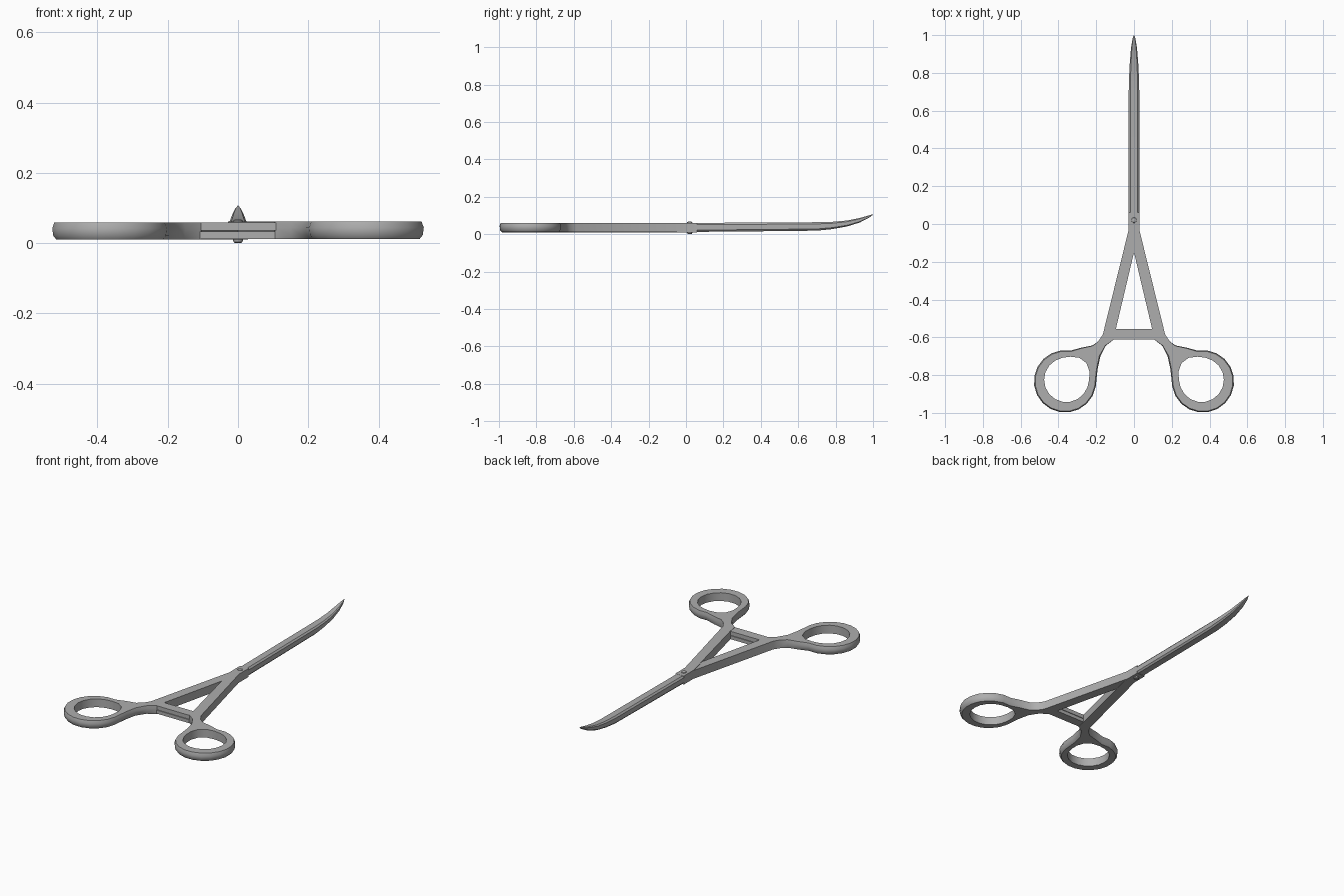
import bpy, bmesh
from math import cos, sin, pi, radians
from mathutils import Vector

cube = bpy.data.objects.get("Cube")
if cube:
    bpy.data.objects.remove(cube)

steel = bpy.data.materials.new("brushed steel grey")
steel.use_nodes = True
GREY = (0.42, 0.42, 0.42, 1)
steel.diffuse_color = GREY
steel.node_tree.nodes["Principled BSDF"].inputs["Base Color"].default_value = GREY


def finish(name, bm, angle=35):
    """Turn a bmesh into a shaded object."""
    bmesh.ops.recalc_face_normals(bm, faces=bm.faces)
    mesh = bpy.data.meshes.new(name)
    bm.to_mesh(mesh)
    bm.free()
    mesh.materials.append(steel)
    obj = bpy.data.objects.new(name, mesh)
    bpy.context.collection.objects.link(obj)
    bpy.ops.object.select_all(action='DESELECT')
    obj.select_set(True)
    bpy.context.view_layer.objects.active = obj
    bpy.ops.object.shade_smooth_by_angle(angle=radians(angle))
    return obj


def box(name, low, high):
    bm = bmesh.new()
    bmesh.ops.create_cube(bm, size=1)
    low, high = Vector(low), Vector(high)
    for v in bm.verts:
        v.co = (low + high) / 2 + v.co * (high - low)
    return finish(name, bm)


def skin(bm, loops):
    """Join successive closed loops with quads."""
    for a, b in zip(loops, loops[1:]):
        for i in range(len(a)):
            j = (i + 1) % len(a)
            bm.faces.new((a[i], a[j], b[j], b[i]))


# Outline of one shank and its finger loop, drawn clockwise on the +x side
lap = [(0.105, -0.61), (0.097, -0.56), (0, -0.15), (-0.014, -0.1), (-0.028, -0.03),
       (-0.028, 0.06), (0.028, 0.06), (0.028, -0.03)]
neck_outside = [(0.165, -0.585), (0.19, -0.622), (0.22, -0.643), (0.28, -0.655)]
neck_inside = [(0.193, -0.77), (0.178, -0.7), (0.15, -0.645)]
STEPS = 15
loop_arc = []
for i in range(STEPS + 1):
    a = radians(100 - 270 * i / STEPS)
    loop_arc.append((0.365 + 0.165 * cos(a), -0.833 + 0.165 * sin(a)))
outline = [Vector(p) for p in lap + neck_outside + loop_arc + neck_inside]

# Egg-shaped finger hole with its point towards the neck
hole = []
HOLE_STEPS = 18
for i in range(HOLE_STEPS):
    a = 2 * pi * i / HOLE_STEPS
    r = 0.118 * (1 + 0.18 * max(0, cos(a - radians(135))) ** 6)
    hole.append(Vector((0.358 + r * cos(a), -0.825 + r * sin(a))))


def inset_outline(amount):
    """Pull the finger loop's outer edge inwards, leaving the shank straight."""
    result = []
    for i, p in enumerate(outline):
        tangent = (outline[(i + 1) % len(outline)] - outline[i - 1]).normalized()
        inward = Vector((tangent.y, -tangent.x))
        weight = min(1, max(0, (-0.62 - p.y) / 0.06))
        result.append(p + inward * amount * weight)
    return result


def shank(name, side, bottom, top):
    bm = bmesh.new()
    levels = [(0, 0.012), (0.22, 0.003), (0.65, 0), (1, 0.006)]
    loops = []
    for t, inset in levels:
        z = bottom + (top - bottom) * t
        loops.append([bm.verts.new((side * p.x, p.y, z)) for p in inset_outline(inset)])
    skin(bm, loops)
    rims = [[bm.verts.new((side * p.x, p.y, z)) for p in hole] for z in (bottom, top)]
    skin(bm, rims)
    # Flat top and bottom, filled around the hole
    for outer, inner in ((loops[0], rims[0]), (loops[-1], rims[1])):
        edges = []
        for ring in (outer, inner):
            for i in range(len(ring)):
                edges.append(bm.edges.get((ring[i - 1], ring[i])))
        bmesh.ops.triangle_fill(bm, edges=edges, use_beauty=True)
    return finish(name, bm)


shank("left_shank_and_finger_loop", 1, 0.012, 0.061)
shank("right_shank_and_finger_loop", -1, 0.01, 0.059)

# Jaw stations: y, half width, underside z, top z
stations = [(0.0, 0.028, 0.012, 0.06), (0.35, 0.028, 0.015, 0.062), (0.7, 0.028, 0.019, 0.064),
            (0.78, 0.026, 0.027, 0.066), (0.86, 0.022, 0.041, 0.073), (0.93, 0.016, 0.063, 0.087),
            (0.98, 0.008, 0.089, 0.101), (1.0, 0.001, 0.104, 0.107)]


def jaw(name, upper):
    """One half of the closed jaws, chamfered on its outer face."""
    bm = bmesh.new()
    loops = []
    for y, w, low, high in stations:
        mid = (low + high) / 2
        face = high if upper else low
        shoulder = mid + (face - mid) * 0.6
        section = [(-w, mid), (w, mid), (w, shoulder), (w * 0.7, face),
                   (-w * 0.7, face), (-w, shoulder)]
        loops.append([bm.verts.new((x, y, z)) for x, z in section])
    skin(bm, loops)
    bm.faces.new(loops[0])
    bm.faces.new(loops[-1])
    return finish(name, bm, 30)


jaw("upper_jaw", True)
jaw("lower_jaw", False)

# Overlapping ratchet bars between the shanks
box("upper_ratchet_bar", (-0.105, -0.612, 0.0355), (0.125, -0.556, 0.059))
box("lower_ratchet_bar", (-0.125, -0.612, 0.012), (0.105, -0.556, 0.0325))

# Pivot screw with domed heads and a slot bar
bm = bmesh.new()
loops = []
for z, r in ((0, 0.008), (0.004, 0.013), (0.012, 0.015), (0.059, 0.015), (0.065, 0.013), (0.068, 0.008)):
    loops.append([bm.verts.new((r * cos(2 * pi * i / 16), 0.02 + r * sin(2 * pi * i / 16), z))
                  for i in range(16)])
skin(bm, loops)
bm.faces.new(loops[0])
bm.faces.new(loops[-1])
finish("pivot_screw", bm)
